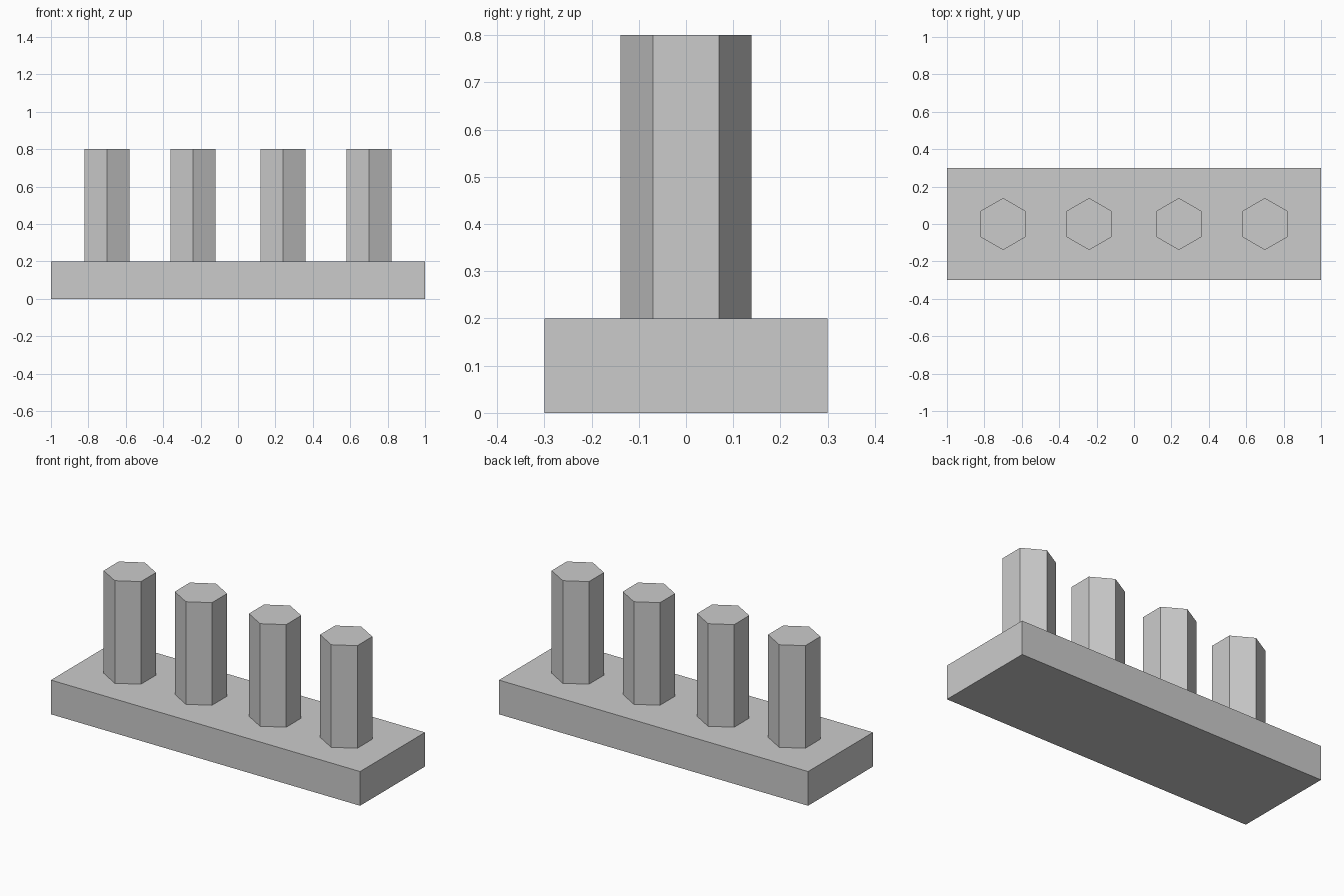
import bpy

if "Cube" in bpy.data.objects:
    bpy.data.objects.remove(bpy.data.objects["Cube"])

grey = bpy.data.materials.new("plain grey")
grey.diffuse_color = (0.6, 0.6, 0.6, 1)
grey.use_nodes = True
grey.node_tree.nodes["Principled BSDF"].inputs["Base Color"].default_value = grey.diffuse_color

# Base slab
bpy.ops.mesh.primitive_cube_add(size=1, location=(0, 0, 0.1))
base = bpy.context.object
base.name = "base"
base.scale = (2, 0.6, 0.2)
base.data.materials.append(grey)

# Four hexagonal pegs, corners pointing to front and back
for i, x in enumerate((-0.7, -0.24, 0.24, 0.7)):
    bpy.ops.mesh.primitive_cylinder_add(vertices=6, radius=0.139, depth=0.6,
                                        location=(x, 0, 0.5))
    peg = bpy.context.object
    peg.name = f"peg_{i + 1}"
    peg.data.materials.append(grey)
